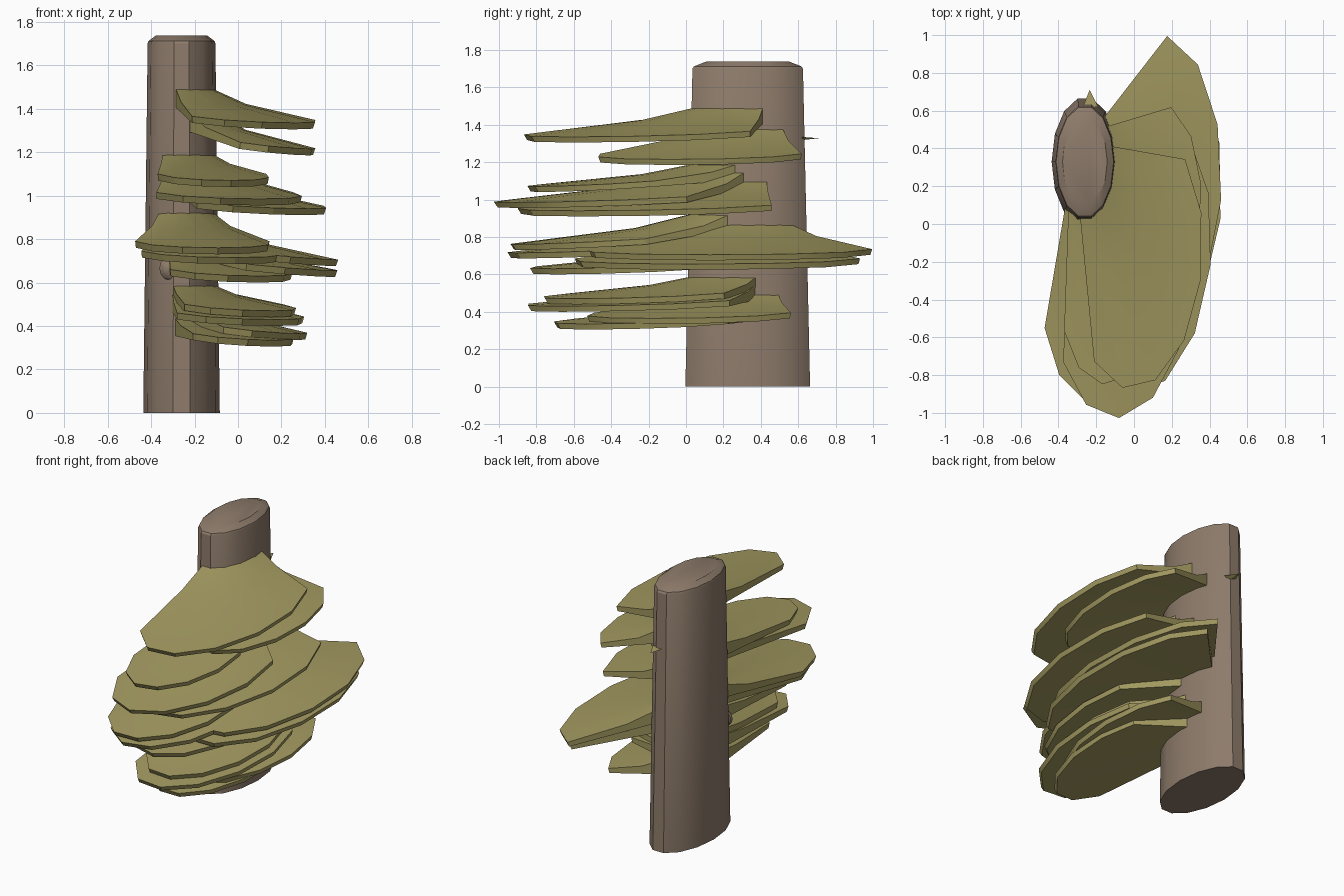
import bpy, bmesh, math

if "Cube" in bpy.data.objects:
    bpy.data.objects.remove(bpy.data.objects["Cube"])

CX, CY = -0.26, 0.33      # trunk centre
SQUASH = 0.5              # everything is narrowed along x


def material(name, rgb):
    m = bpy.data.materials.new(name)
    m.diffuse_color = (*rgb, 1)
    m.use_nodes = True
    m.node_tree.nodes["Principled BSDF"].inputs["Base Color"].default_value = m.diffuse_color
    return m


BARK = material("bark_brown", (0.27, 0.2, 0.147))
OLIVE = material("fungus_olive", (0.37, 0.325, 0.12))


def finish(name, bm, mat, angle=30):
    bmesh.ops.recalc_face_normals(bm, faces=bm.faces)
    me = bpy.data.meshes.new(name)
    bm.to_mesh(me)
    bm.free()
    me.materials.append(mat)
    ob = bpy.data.objects.new(name, me)
    bpy.context.collection.objects.link(ob)
    bpy.ops.object.select_all(action='DESELECT')
    ob.select_set(True)
    bpy.context.view_layer.objects.active = ob
    bpy.ops.object.shade_smooth_by_angle(angle=math.radians(angle))
    return ob


def bridge(bm, a, b, closed):
    n = len(a)
    for i in range(n if closed else n - 1):
        j = (i + 1) % n
        bm.faces.new((a[i], a[j], b[j], b[i]))


# Trunk: tapered oval log with a shallow domed top
bm = bmesh.new()
SIDES = 14
rings = []
for r, z in [(0.342, 0), (0.303, 1.70), (0.295, 1.712), (0.23, 1.737)]:
    rings.append([bm.verts.new((CX + SQUASH * 1.03 * r * math.cos(math.tau * i / SIDES),
                                CY + r * math.sin(math.tau * i / SIDES), z))
                  for i in range(SIDES)])
for a, b in zip(rings, rings[1:]):
    bridge(bm, a, b, True)
bm.faces.new(rings[0])
bm.faces.new(rings[-1])
finish("trunk", bm, BARK)


def shelf(name, angle, reach, width, z_rim, z_root, n=7):
    """Fan-shaped bracket: root arc on the trunk flaring to a half-round rim."""
    a = math.radians(angle)
    depth = 0.88 * width
    bm = bmesh.new()

    def place(u, v, z):   # u runs outward, v sideways
        return bm.verts.new((CX + SQUASH * (u * math.cos(a) - v * math.sin(a)),
                             CY + u * math.sin(a) + v * math.cos(a), z))

    root, mid, rim, rim_low, root_low = [], [], [], [], []
    for i in range(n):
        t = 2 * i / (n - 1) - 1
        rr, ra = 0.295, t * math.radians(58)
        ru, rv = rr * math.cos(ra), rr * math.sin(ra)
        ou = reach + depth * math.cos(t * math.pi / 2)
        ov = width * math.sin(t * math.pi / 2)
        z = z_rim + 0.03 * t * t
        k = 0.32
        root.append(place(ru, rv, z_root))
        mid.append(place(ru + (ou - ru) * k, rv + (ov - rv) * k,
                         z + (z_root - z) * 0.52))
        rim.append(place(ou, ov, z))
        rim_low.append(place(ou * 0.985, ov * 0.985, z - 0.03))
        root_low.append(place(ru, rv, z_root - 0.085))
    loops = [root, mid, rim, rim_low, root_low]
    for p, q in zip(loops, loops[1:] + loops[:1]):
        bridge(bm, p, q, False)
    for i in (0, -1):
        bm.faces.new([l[i] for l in loops])
    finish(name, bm, OLIVE)


# Shelves: direction, reach, half width, rim height, root height
SHELVES = [
    (-42, 0.78, 0.72, 1.335, 1.49),
    (-19, 0.77, 0.57, 1.215, 1.38),
    (-68, 0.75, 0.54, 1.07, 1.19),
    (-60, 0.80, 0.73, 0.985, 1.15),
    (-38, 0.79, 0.78, 0.94, 1.10),
    (-75, 0.74, 0.64, 0.76, 0.925),
    (-68, 0.72, 0.69, 0.715, 0.87),
    (-8, 0.77, 0.78, 0.705, 0.87),
    (-12, 0.78, 0.78, 0.655, 0.80),
    (-55, 0.72, 0.63, 0.63, 0.75),
    (-48, 0.72, 0.61, 0.47, 0.59),
    (-49, 0.73, 0.69, 0.43, 0.55),
    (-25, 0.70, 0.58, 0.365, 0.50),
    (-45, 0.72, 0.57, 0.335, 0.44),
]
for i, s in enumerate(SHELVES):
    shelf(f"shelf_{i + 1}", *s)

# Bark knot low on the front of the trunk
bm = bmesh.new()
bmesh.ops.create_uvsphere(bm, u_segments=10, v_segments=6, radius=1)
for v in bm.verts:
    v.co = (-0.31 + 0.055 * v.co.x, 0.04 + 0.04 * v.co.y, 0.665 + 0.055 * v.co.z)
finish("bark_knot", bm, BARK)

# Small thorn-like shelf tip poking out of the back
bm = bmesh.new()
pts = [(-0.27, 0.62, 1.335), (-0.19, 0.62, 1.335), (-0.235, 0.71, 1.328),
       (-0.23, 0.62, 1.318)]
v = [bm.verts.new(p) for p in pts]
for f in [(0, 1, 2), (0, 3, 1), (0, 2, 3), (1, 3, 2)]:
    bm.faces.new([v[i] for i in f])
finish("back_tip", bm, OLIVE)
